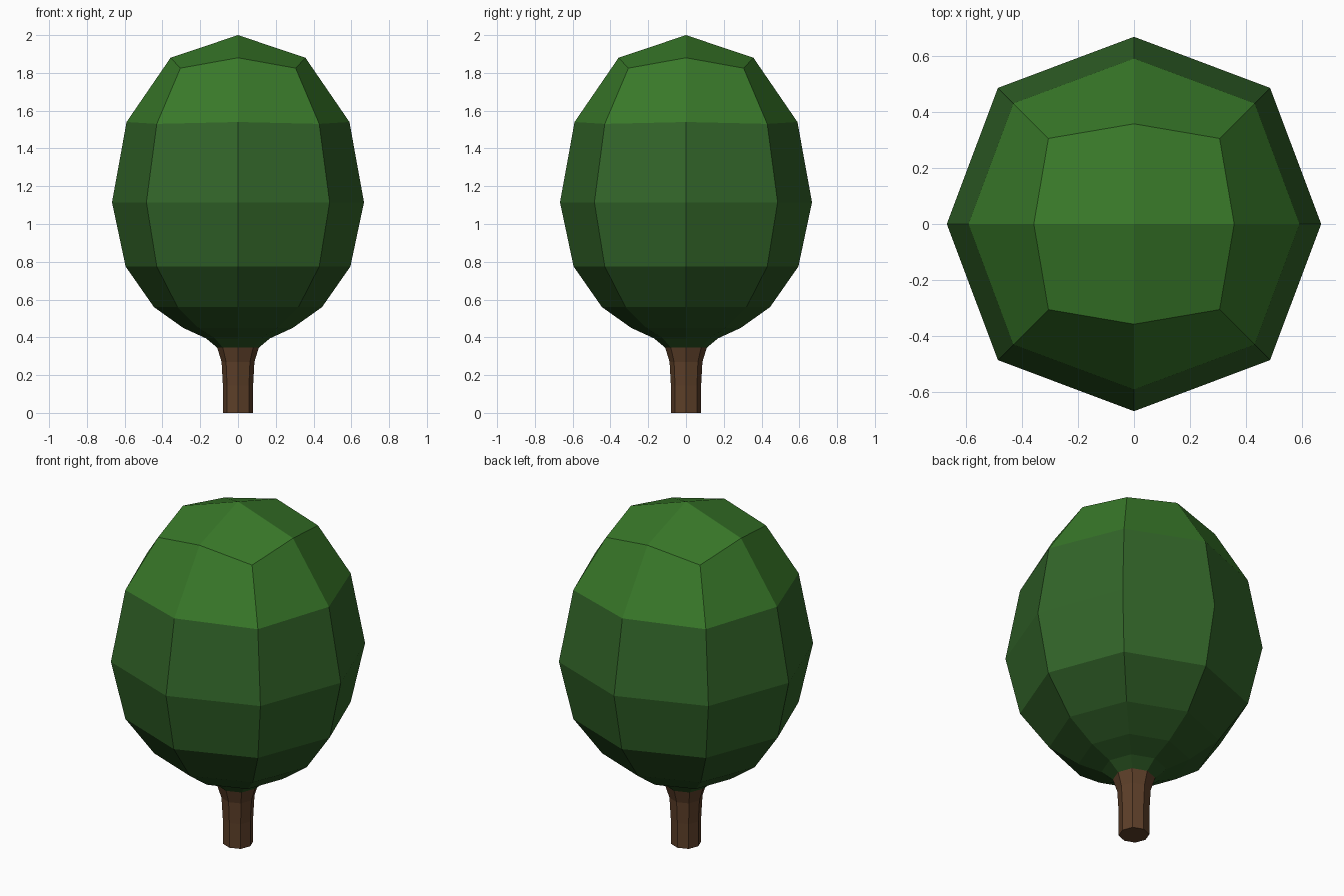
import bpy, bmesh

if "Cube" in bpy.data.objects:
    bpy.data.objects.remove(bpy.data.objects["Cube"])


def material(name, rgb):
    m = bpy.data.materials.new(name)
    m.diffuse_color = (*rgb, 1)
    m.use_nodes = True
    m.node_tree.nodes["Principled BSDF"].inputs["Base Color"].default_value = m.diffuse_color
    return m


def ring(bm, a, d, za, zd):
    """Eight-sided ring: a = reach along the axes, d = x and y of the diagonals."""
    signs = [(1, 0), (1, 1), (0, 1), (-1, 1), (-1, 0), (-1, -1), (0, -1), (1, -1)]
    return [bm.verts.new((x * d, y * d, zd) if x and y else (x * a, y * a, za))
            for x, y in signs]


def ringed_part(name, rows, mats, cap_bottom=False, apex=None):
    bm = bmesh.new()
    rings = [ring(bm, *row[:4]) for row in rows]
    for row, lo, hi in zip(rows, rings, rings[1:]):
        for i in range(8):
            j = (i + 1) % 8
            f = bm.faces.new((lo[i], lo[j], hi[j], hi[i]))
            f.material_index = row[4]
    if cap_bottom:
        bm.faces.new(rings[0][::-1])
    if apex:
        # Four quads meet at the peak, like a subdivided cube
        peak, r = bm.verts.new((0, 0, apex)), rings[-1]
        for i in range(0, 8, 2):
            f = bm.faces.new((peak, r[i], r[i + 1], r[(i + 2) % 8]))
            f.material_index = rows[-1][4]
    mesh = bpy.data.meshes.new(name)
    bm.to_mesh(mesh)
    bm.free()
    for m in mats:
        mesh.materials.append(m)
    obj = bpy.data.objects.new(name, mesh)
    bpy.context.collection.objects.link(obj)


bark = material("bark", (0.11, 0.05, 0.022))
leaf_top = material("leaf_top", (0.04, 0.19, 0.022))
leaf_mid = material("leaf_mid", (0.032, 0.13, 0.022))
leaf_low = material("leaf_low", (0.022, 0.085, 0.015))

# Trunk flaring into the crown
ringed_part("trunk", [
    (0.08, 0.058, 0.00, 0.00, 0),
    (0.08, 0.058, 0.145, 0.145, 0),
    (0.087, 0.063, 0.27, 0.27, 0),
    (0.11, 0.08, 0.345, 0.345, 0),
], [bark], cap_bottom=True)

# Egg-shaped faceted crown
ringed_part("crown", [
    (0.11, 0.08, 0.345, 0.345, 2),
    (0.17, 0.123, 0.395, 0.395, 2),
    (0.29, 0.21, 0.45, 0.45, 2),
    (0.445, 0.32, 0.56, 0.56, 2),
    (0.595, 0.43, 0.775, 0.775, 1),
    (0.667, 0.485, 1.115, 1.115, 1),
    (0.59, 0.43, 1.54, 1.53, 0),
    (0.357, 0.305, 1.88, 1.825, 0),
], [leaf_top, leaf_mid, leaf_low], apex=2.0)
